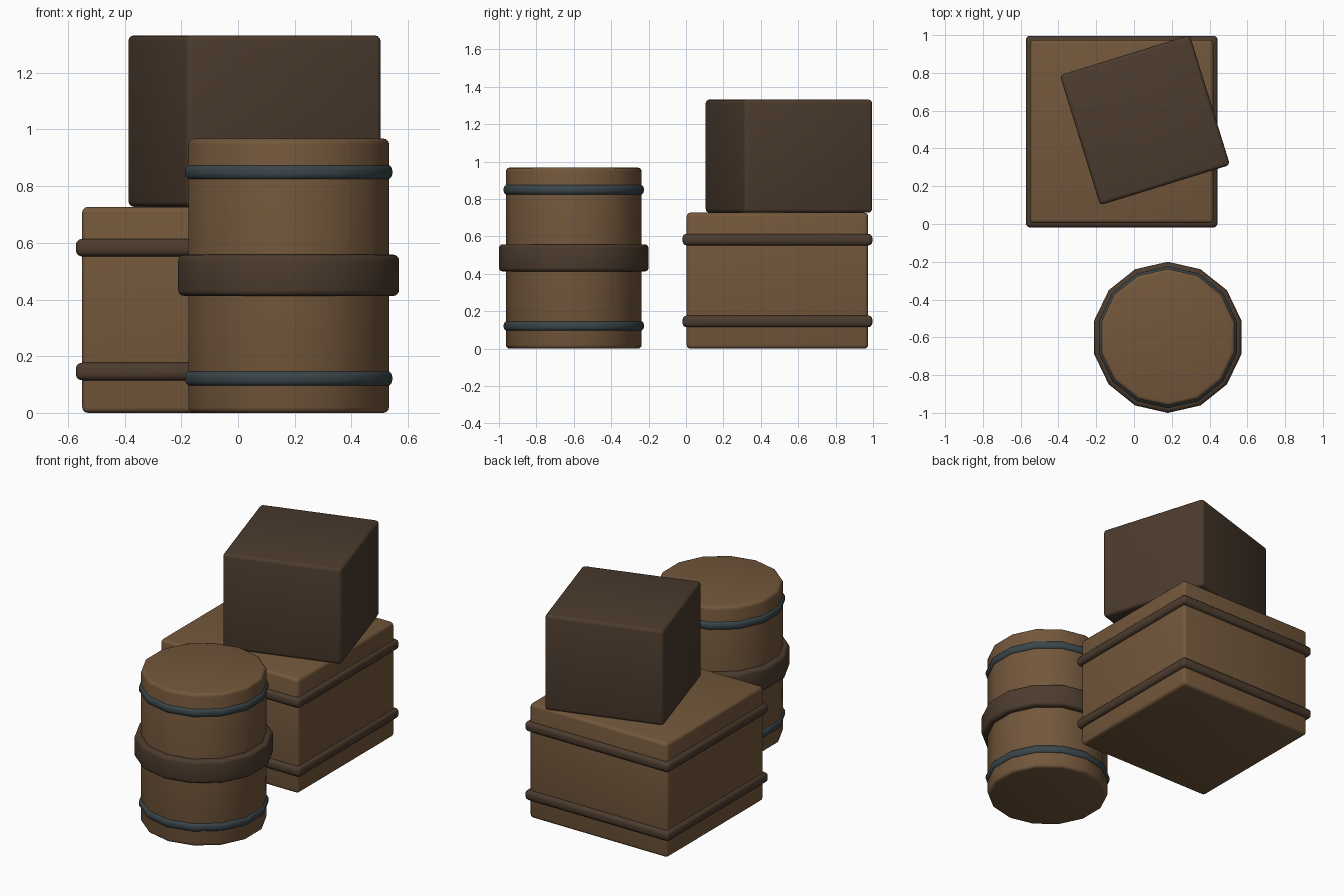
import bpy
import math

if "Cube" in bpy.data.objects:
    bpy.data.objects.remove(bpy.data.objects["Cube"])


def material(name, rgb):
    m = bpy.data.materials.new(name)
    m.diffuse_color = (*rgb, 1)
    m.use_nodes = True
    m.node_tree.nodes["Principled BSDF"].inputs["Base Color"].default_value = m.diffuse_color
    return m


WOOD = material("warm_wood", (0.171, 0.095, 0.044))
DARK = material("dark_wood", (0.072, 0.044, 0.027))
IRON = material("blue_grey_iron", (0.042, 0.061, 0.069))


def finish(name, mat, bevel, segments):
    """Name, colour, round the edges and shade smoothly."""
    ob = bpy.context.object
    ob.name = name
    ob.data.materials.append(mat)
    bpy.ops.object.transform_apply(location=False, rotation=False, scale=True)
    mod = ob.modifiers.new("rounding", 'BEVEL')
    mod.width = bevel
    mod.segments = segments
    mod.limit_method = 'ANGLE'
    mod.angle_limit = math.radians(35)
    bpy.ops.object.modifier_apply(modifier=mod.name)
    bpy.ops.object.shade_smooth_by_angle(angle=math.radians(35))


def box(name, mat, x, y, side, z0, z1, bevel, turn=0.0, segments=3):
    bpy.ops.mesh.primitive_cube_add(size=1, location=(x, y, (z0 + z1) / 2),
                                    rotation=(0, 0, turn))
    bpy.context.object.scale = (side, side, z1 - z0)
    finish(name, mat, bevel, segments)


def drum(name, mat, radius, z0, z1, bevel):
    # 14 sides, with a corner pointing to the front and the back
    bpy.ops.mesh.primitive_cylinder_add(vertices=14, radius=radius, depth=z1 - z0,
                                        location=(0.179, -0.6, (z0 + z1) / 2))
    finish(name, mat, bevel, 3)


# Large crate with two dark bands
CX, CY = -0.065, 0.489
box("large_crate", WOOD, CX, CY, 0.97, 0, 0.727, 0.02)
for label, z in (("lower", 0.146), ("upper", 0.583)):
    box(label + "_crate_band", DARK, CX, CY, 1.015, z - 0.031, z + 0.031, 0.022)

# Small crate, turned on top of the large one
box("small_crate", DARK, 0.058, 0.55, 0.72, 0.727, 1.332, 0.02, turn=0.3)

# Barrel with a wide middle belt and two iron hoops
drum("barrel", WOOD, 0.363, 0, 0.968, 0.02)
drum("barrel_belt", DARK, 0.40, 0.413, 0.558, 0.02)
for label, z in (("lower", 0.1215), ("upper", 0.8495)):
    drum(label + "_barrel_hoop", IRON, 0.375, z - 0.0265, z + 0.0265, 0.02)
